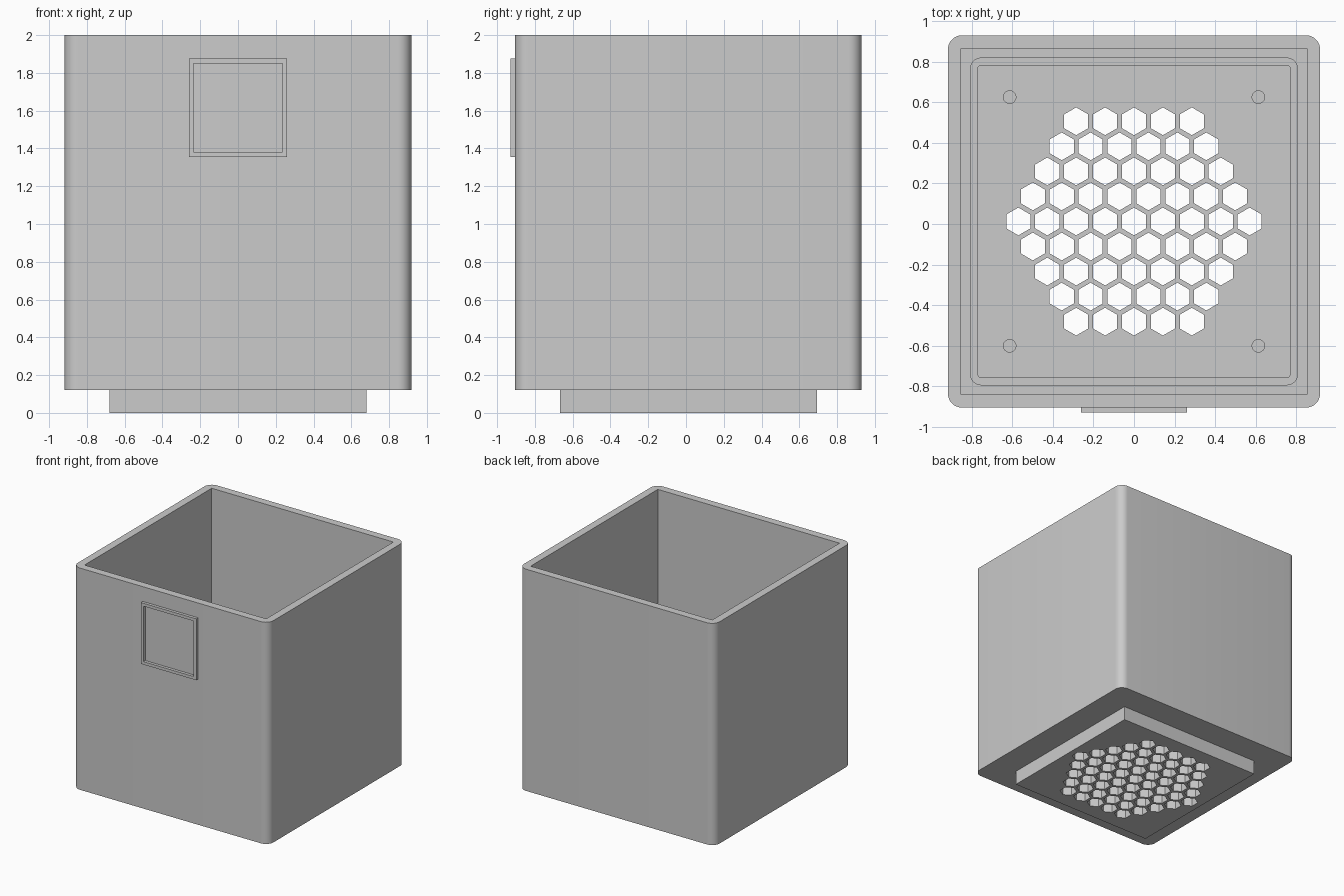
import bpy, bmesh, math

cube = bpy.data.objects.get("Cube")
if cube:
    bpy.data.objects.remove(cube, do_unlink=True)

CY = 0.0125          # body centre in y
HALF = 0.9175        # body half width
BODY_Z, TOP = 0.12, 2.0
FLOOR = 0.19
INNER = 0.852

grey = bpy.data.materials.new("light grey")
grey.use_nodes = True
colour = (0.6, 0.6, 0.6, 1)
grey.diffuse_color = colour
grey.node_tree.nodes["Principled BSDF"].inputs["Base Color"].default_value = colour


def rounded_square(half, radius, steps=8):
    """Outline of a square, rounded at its corners when radius > 0."""
    pts = []
    for corner in range(4):
        mid = math.radians(45 + 90 * corner)
        cx = math.copysign(half - radius, math.cos(mid))
        cy = math.copysign(half - radius, math.sin(mid))
        for i in range(steps + 1 if radius else 1):
            a = math.radians(90 * corner + 90 * i / steps)
            pts.append((cx + radius * math.cos(a), cy + radius * math.sin(a)))
    return pts


def polygon(radius, sides, turn=0):
    angles = [turn + 2 * math.pi * i / sides for i in range(sides)]
    return [(radius * math.cos(a), radius * math.sin(a)) for a in angles]


def prisms(name, outline, z0, z1, centres=((0, CY),)):
    """One object holding an extruded outline at every centre."""
    bm = bmesh.new()
    n = len(outline)
    for cx, cy in centres:
        low, high = [[bm.verts.new((x + cx, y + cy, z)) for x, y in outline] for z in (z0, z1)]
        bm.faces.new(low[::-1])
        bm.faces.new(high)
        for i in range(n):
            j = (i + 1) % n
            bm.faces.new((low[i], low[j], high[j], high[i]))
    mesh = bpy.data.meshes.new(name)
    bm.to_mesh(mesh)
    bm.free()
    mesh.materials.append(grey)
    obj = bpy.data.objects.new(name, mesh)
    bpy.context.collection.objects.link(obj)
    return obj


def combine(target, tool, operation):
    """Apply a boolean and remove the tool."""
    mod = target.modifiers.new("boolean", "BOOLEAN")
    mod.operation, mod.object, mod.solver = operation, tool, "EXACT"
    bpy.ops.object.select_all(action="DESELECT")
    bpy.context.view_layer.objects.active = target
    target.select_set(True)
    bpy.ops.object.modifier_apply(modifier=mod.name)
    bpy.data.objects.remove(tool, do_unlink=True)


# Open box with rounded upright edges and a square cavity
box = prisms("box", rounded_square(HALF, 0.07), BODY_Z, TOP)
combine(box, prisms("cavity", rounded_square(INNER, 0), FLOOR, TOP + 0.1), "DIFFERENCE")

# Square foot under the box
combine(box, prisms("foot", rounded_square(0.68, 0), 0, 0.16), "UNION")

# Rounded groove in the floor
groove = prisms("groove", rounded_square(0.805, 0.05), FLOOR - 0.03, FLOOR + 0.05)
combine(groove, prisms("groove_core", rounded_square(0.772, 0.02), 0, 0.4), "DIFFERENCE")
combine(box, groove, "DIFFERENCE")

# Blind screw holes near the floor corners
corners = [(sx * 0.613, CY + sy * 0.613) for sx in (-1, 1) for sy in (-1, 1)]
combine(box, prisms("screw_holes", polygon(0.031, 24), FLOOR - 0.06, FLOOR + 0.1, corners), "DIFFERENCE")

# Honeycomb of through holes, five to nine in a row
PITCH = 0.1425
cells = []
for row in range(-4, 5):
    count = 9 - abs(row)
    for k in range(count):
        cells.append(((k - (count - 1) / 2) * PITCH, CY + row * PITCH * math.sqrt(3) / 2))
combine(box, prisms("honeycomb", polygon(0.0685, 6, math.pi / 6), -0.1, 0.4, cells), "DIFFERENCE")

# Raised square frame on the front, built flat then stood up
frame = prisms("front_frame", rounded_square(0.26, 0), -0.003, 0.025, [(0, 0)])
combine(frame, prisms("frame_opening", rounded_square(0.235, 0), -0.1, 0.1, [(0, 0)]), "DIFFERENCE")
frame.rotation_euler = (math.pi / 2, 0, 0)
frame.location = (0, CY - HALF, 1.615)

# Smooth the rounded edges, keep the rest sharp
bpy.ops.object.select_all(action="DESELECT")
bpy.context.view_layer.objects.active = box
box.select_set(True)
bpy.ops.object.shade_smooth_by_angle(angle=math.radians(30))
